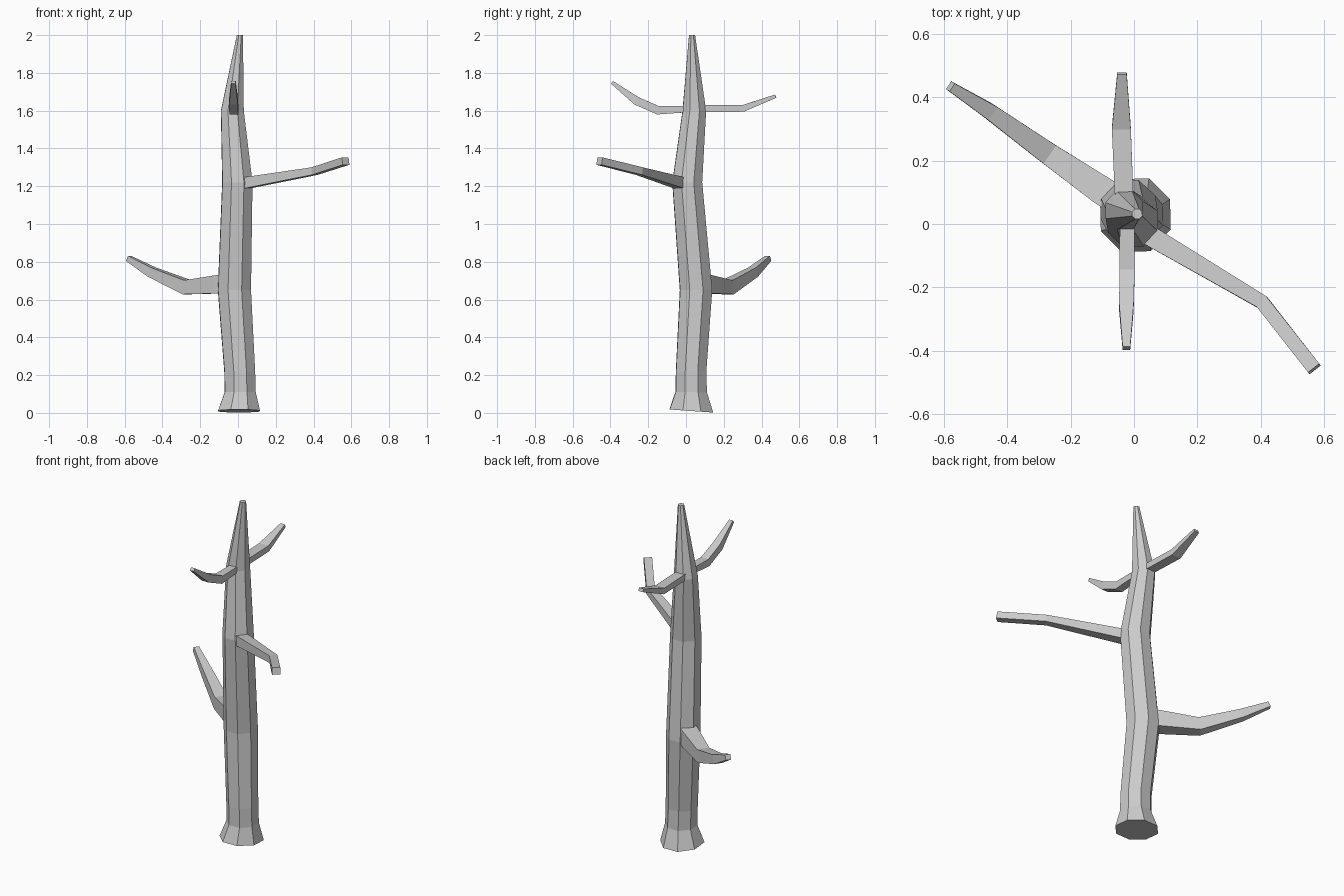
import bpy
from math import cos, sin, pi, radians
from mathutils import Vector

if "Cube" in bpy.data.objects:
    bpy.data.objects.remove(bpy.data.objects["Cube"])


def loft(name, rings):
    """Skin a list of equal-sized point rings and cap both ends."""
    n = len(rings[0])
    verts = [p for ring in rings for p in ring]
    faces = [(i * n + j, i * n + (j + 1) % n, (i + 1) * n + (j + 1) % n, (i + 1) * n + j)
             for i in range(len(rings) - 1) for j in range(n)]
    faces.append(tuple(reversed(range(n))))
    faces.append(tuple(range(len(verts) - n, len(verts))))
    mesh = bpy.data.meshes.new(name)
    mesh.from_pydata(verts, [], faces)
    obj = bpy.data.objects.new(name, mesh)
    bpy.context.collection.objects.link(obj)


def trunk_ring(x0, x1, y0, y1, z, tilt):
    """Octagon filling the given x and y extents."""
    k = 1 / cos(pi / 8)
    cx, cy = (x0 + x1) / 2, (y0 + y1) / 2
    rx, ry = (x1 - x0) / 2 * k, (y1 - y0) / 2 * k
    ring = []
    for i in range(8):
        a = radians(24 + 45 * i)
        x, y = cx + rx * cos(a), cy + ry * sin(a)
        ring.append(Vector((x, y, z - tilt * (y - cy))))
    return ring


def branch(name, nodes):
    """Four-sided limb; each node is x, y, z, width, height."""
    pts = [Vector(n[:3]) for n in nodes]
    rings = []
    for i, p in enumerate(pts):
        before = (p - pts[max(i - 1, 0)]).normalized()
        after = (pts[min(i + 1, len(pts) - 1)] - p).normalized()
        t = (before + after).normalized()
        side = t.cross(Vector((0, 0, 1))).normalized()
        up = side.cross(t)
        s, u = side * nodes[i][3] / 2, up * nodes[i][4] / 2
        rings.append([p - s - u, p + s - u, p + s + u, p - s + u])
    loft(name, rings)


# Trunk with flared foot and tapered tip
loft("trunk", [trunk_ring(*r) for r in [
    (-0.106, 0.115, -0.087, 0.143, 0.01, 0.07),
    (-0.070, 0.093, -0.055, 0.110, 0.11, 0.02),
    (-0.072, 0.090, -0.053, 0.107, 0.22, 0.0),
    (-0.106, 0.068, -0.032, 0.138, 0.65, 0.0),
    (-0.083, 0.076, -0.072, 0.085, 1.22, 0.0),
    (-0.090, 0.030, -0.018, 0.106, 1.60, 0.0),
    (-0.006, 0.026, 0.016, 0.048, 2.00, 0.0)]])

# Limbs from lowest to highest
branch("lower_left_branch", [
    (-0.04, 0.065, 0.685, 0.09, 0.105),
    (-0.10, 0.105, 0.680, 0.09, 0.095),
    (-0.27, 0.222, 0.665, 0.07, 0.075),
    (-0.455, 0.355, 0.745, 0.05, 0.052),
    (-0.58, 0.435, 0.818, 0.03, 0.030)])
branch("middle_right_branch", [
    (0.03, -0.025, 1.215, 0.065, 0.06),
    (0.405, -0.247, 1.280, 0.045, 0.04),
    (0.57, -0.458, 1.333, 0.045, 0.04)])
branch("upper_back_branch", [
    (-0.03, 0.06, 1.612, 0.058, 0.036),
    (-0.04, 0.302, 1.612, 0.060, 0.036),
    (-0.038, 0.475, 1.677, 0.030, 0.018)])
branch("upper_front_branch", [
    (-0.022, 0.02, 1.609, 0.045, 0.033),
    (-0.022, -0.148, 1.602, 0.048, 0.045),
    (-0.024, -0.262, 1.652, 0.046, 0.044),
    (-0.024, -0.392, 1.750, 0.024, 0.018)])
